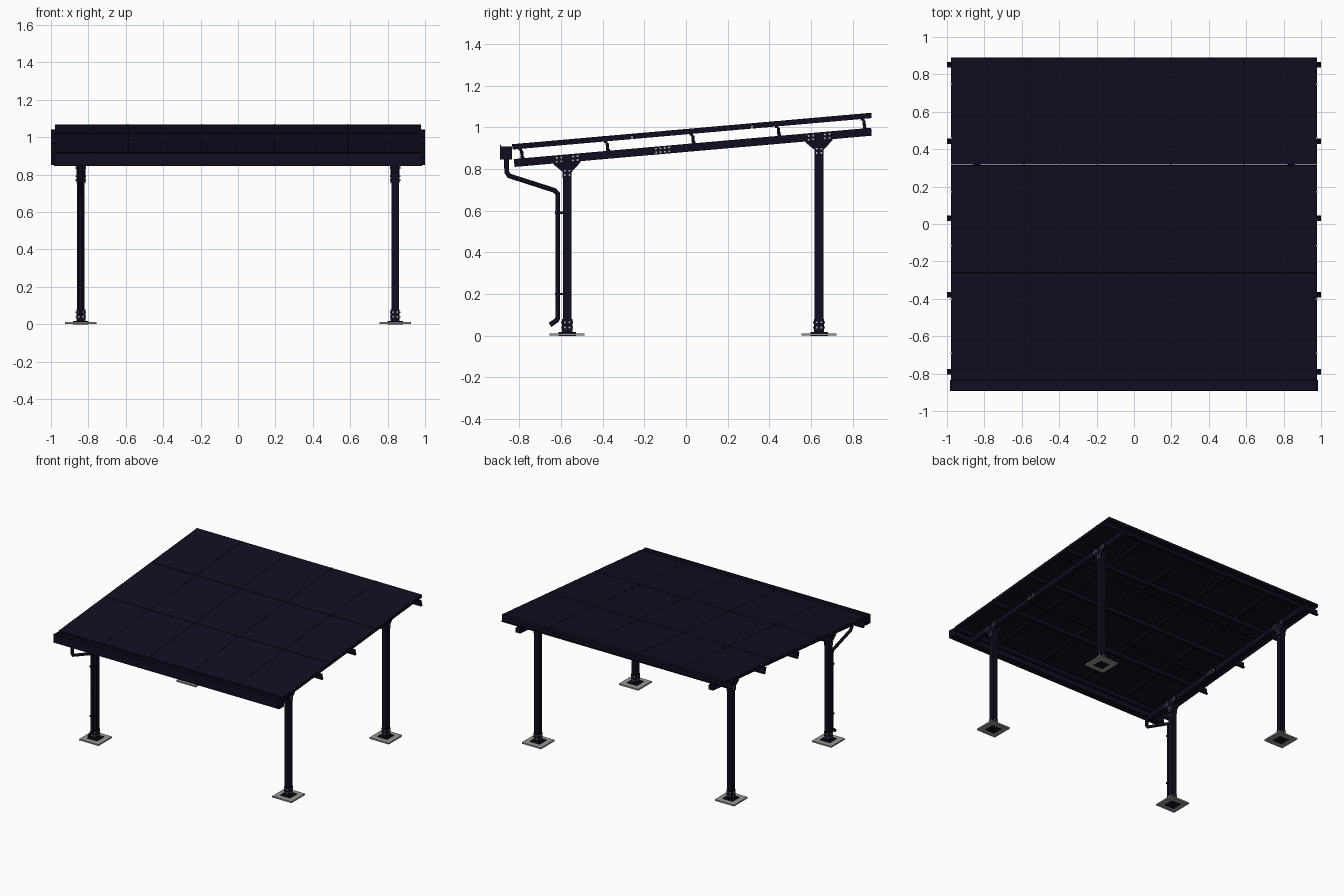
import bpy, bmesh, math
from mathutils import Matrix, Vector

if "Cube" in bpy.data.objects:
    bpy.data.objects.remove(bpy.data.objects["Cube"], do_unlink=True)

TILT = math.radians(5)
ROOF = Matrix.Translation((0, 0, 0.991)) @ Matrix.Rotation(TILT, 4, 'X')
LEG_X, LEG_YS = 0.84, (-0.57, 0.638)
PURLINS = [-0.797 + 0.412 * i for i in range(5)]


def material(name, rgb, rough=0.6):
    m = bpy.data.materials.new(name)
    m.use_nodes = True
    m.diffuse_color = (*rgb, 1)
    bsdf = m.node_tree.nodes["Principled BSDF"]
    bsdf.inputs["Base Color"].default_value = (*rgb, 1)
    bsdf.inputs["Roughness"].default_value = rough
    return m


navy = material("navy panel", (0.0045, 0.0045, 0.015))
steel = material("dark steel", (0.004, 0.004, 0.013))
black = material("black frame", (0.002, 0.002, 0.005))
concrete = material("grey concrete", (0.3, 0.3, 0.28))
zinc = material("pale bolt", (0.5, 0.5, 0.5))


def box(bm, lo, hi):
    """Box between two corners."""
    lo, hi = Vector(lo), Vector(hi)
    m = Matrix.Translation((lo + hi) / 2) @ Matrix.Diagonal((*(hi - lo), 1))
    bmesh.ops.create_cube(bm, size=1, matrix=m)


def prism(bm, outline, x0, x1):
    """Extrude a (y, z) outline along x."""
    face = bm.faces.new([bm.verts.new((x0, y, z)) for y, z in outline])
    new = bmesh.ops.extrude_face_region(bm, geom=[face])["geom"]
    verts = [v for v in new if isinstance(v, bmesh.types.BMVert)]
    bmesh.ops.translate(bm, vec=(x1 - x0, 0, 0), verts=verts)


def bolt(bm, loc, axis='Y'):
    """Hexagonal bolt head whose axis lies along x or y."""
    m = Matrix.Translation(loc) @ Matrix.Rotation(math.pi / 2, 4, axis)
    bmesh.ops.create_cone(bm, cap_ends=True, segments=6, radius1=0.005,
                          radius2=0.005, depth=0.008, matrix=m)


def finish(name, bm, mat, matrix=None):
    if matrix is not None:
        bm.transform(matrix)
    bmesh.ops.recalc_face_normals(bm, faces=bm.faces)
    me = bpy.data.meshes.new(name)
    bm.to_mesh(me)
    bm.free()
    me.materials.append(mat)
    ob = bpy.data.objects.new(name, me)
    bpy.context.collection.objects.link(ob)
    return ob


# Solar panels: glass sheets in slim frames, five columns by three rows
glass, frames, clamps = bmesh.new(), bmesh.new(), bmesh.new()
W, L, GAP, RIM = 0.392, 0.577, 0.002, 0.008
for i in range(5):
    for j in range(3):
        x0, x1 = -0.98 + i * W + GAP, -0.98 + (i + 1) * W - GAP
        y0, y1 = -0.838 + j * L + GAP, -0.838 + (j + 1) * L - GAP
        box(glass, (x0 + 0.002, y0 + 0.002, -0.008), (x1 - 0.002, y1 - 0.002, 0))
        for a, b in ((x0, x0 + RIM), (x1 - RIM, x1)):
            box(frames, (a, y0, -0.025), (b, y1, -0.0005))
        for a, b in ((y0, y0 + RIM), (y1 - RIM, y1)):
            box(frames, (x0 + RIM, a, -0.025), (x1 - RIM, b, -0.0005))
for side in (-1, 1):
    for j in range(3):
        for k in (-0.145, 0.145):
            y = -0.838 + (j + 0.5) * L + k
            box(clamps, (side * 0.977 - 0.003, y - 0.004, -0.001),
                (side * 0.977 + 0.003, y + 0.004, 0.001))
finish("panel_glass", glass, navy, ROOF)
finish("panel_frames", frames, steel, ROOF)
finish("panel_clamps", clamps, zinc, ROOF)

# Dark sealing strips below the long seams
seams = bmesh.new()
for i in range(1, 5):
    x = -0.98 + i * W
    box(seams, (x - 0.003, -0.838, -0.01), (x + 0.003, 0.893, 0.0006))
finish("seam_strips", seams, black, ROOF)

# Z-section purlins and the cleats that hold them
purlins, cleats = bmesh.new(), bmesh.new()
T, B, F, WEB = -0.025, -0.071, 0.013, 0.005
for s in PURLINS:
    prism(purlins, [(s - WEB, B), (s + F, B), (s + F, B + 0.007), (s + WEB, B + 0.007),
                    (s + WEB, T), (s - F, T), (s - F, T - 0.007), (s - WEB, T - 0.007)], -1, 1)
    for side in (-1, 1):
        box(cleats, (side * LEG_X - 0.018, s + WEB, B), (side * LEG_X + 0.018, s + 0.01, T - 0.008))
finish("purlins", purlins, steel, ROOF)
finish("purlin_cleats", cleats, steel, ROOF)

# Sloped rafters with a bolted splice
bolts = bmesh.new()
rafters, splices = bmesh.new(), bmesh.new()
for side in (-1, 1):
    x = side * LEG_X
    box(rafters, (x - 0.02, -0.835, -0.109), (x + 0.02, 0.885, -0.071))
    for face in (-1, 1):
        fx = x + face * 0.022
        box(splices, (fx - 0.002, -0.165, -0.106), (fx + 0.002, -0.075, -0.074))
        for k in range(4):
            for h in (-0.099, -0.081):
                bolt(bolts, ROOF @ Vector((fx + face * 0.002, -0.152 + k * 0.021, h)))
finish("rafters", rafters, steel, ROOF)
finish("splice_plates", splices, steel, ROOF)

# Legs with gussets, foot brackets and footings
legs, gussets, feet, slabs = (bmesh.new() for _ in range(4))
for side in (-1, 1):
    for y in LEG_YS:
        x = side * LEG_X
        slope = math.tan(TILT)
        low = 0.881 + y * slope          # underside of the rafter here
        box(legs, (x - 0.02, y - 0.021, 0.012), (x + 0.02, y + 0.021, low + 0.008))
        box(slabs, (x - 0.084, y - 0.084, 0.001), (x + 0.084, y + 0.084, 0.012))
        box(feet, (x - 0.042, y - 0.042, 0), (x + 0.042, y + 0.042, 0.018))
        for f in (-1, 1):
            gx = x + f * 0.022
            rise = 0.065 * slope
            prism(gussets, [(y - 0.065, low + 0.034 - rise), (y - 0.065, low - 0.004 - rise),
                            (y - 0.022, low - 0.045), (y - 0.022, low - 0.075),
                            (y + 0.022, low - 0.075), (y + 0.022, low - 0.045),
                            (y + 0.065, low - 0.004 + rise), (y + 0.065, low + 0.034 + rise)],
                  gx - 0.0025, gx + 0.0025)
            # Bolts on gusset and foot
            bx = gx + f * 0.002
            for dy in (-0.05, -0.028, 0.028, 0.05):
                for dz in (0.008, 0.026):
                    bolt(bolts, (bx, y + dy, low + dz + dy * slope))
            for dy in (-0.011, 0.011):
                for z in (low - 0.04, low - 0.06, 0.04, 0.065):
                    bolt(bolts, (bx, y + dy, z))
                for z in (0.04, 0.065):
                    bolt(bolts, (x + dy, y + f * 0.025, z), 'X')
            # Upright bracket plates around the foot
            box(feet, (gx - 0.0025, y - 0.021, 0.016), (gx + 0.0025, y + 0.021, 0.08))
            fy = y + f * 0.0225
            box(feet, (x - 0.021, fy - 0.0025, 0.016), (x + 0.021, fy + 0.0025, 0.08))
finish("legs", legs, steel)
finish("leg_gussets", gussets, steel)
finish("foot_brackets", feet, steel)
finish("footing_slabs", slabs, concrete)
finish("bolts", bolts, zinc)

# Open gutter along the low front edge
gutter = bmesh.new()
f, b, lo, hi, t = -0.892, -0.835, 0.846, 0.914, 0.005
prism(gutter, [(f, hi), (f, lo), (b, lo), (b, hi - 0.006), (b - t, hi - 0.006),
               (b - t, lo + t), (f + t, lo + t), (f + t, hi)], -0.982, 0.982)
for side in (-1, 1):
    box(gutter, (side * 0.98 - 0.003, f, lo), (side * 0.98 + 0.003, b, hi - 0.006))
finish("gutter", gutter, navy)

# Downpipe beside the right front leg
curve = bpy.data.curves.new("downpipe", 'CURVE')
curve.dimensions = '3D'
curve.bevel_depth = 0.012
curve.bevel_resolution = 2
curve.use_fill_caps = True
path = [(-0.86, 0.85), (-0.86, 0.785), (-0.848, 0.767), (-0.63, 0.697), (-0.615, 0.68),
        (-0.615, 0.085), (-0.62, 0.075), (-0.652, 0.052)]
spline = curve.splines.new('POLY')
spline.points.add(len(path) - 1)
for p, (y, z) in zip(spline.points, path):
    p.co = (-LEG_X, y, z, 1)
pipe = bpy.data.objects.new("downpipe", curve)
bpy.context.collection.objects.link(pipe)
curve.materials.append(steel)

# Pipe clips tying the downpipe to the leg
clips = bmesh.new()
for z in (0.2, 0.59):
    box(clips, (-LEG_X - 0.014, -0.629, z - 0.005), (-LEG_X + 0.014, -0.59, z + 0.005))
finish("pipe_clips", clips, steel)
